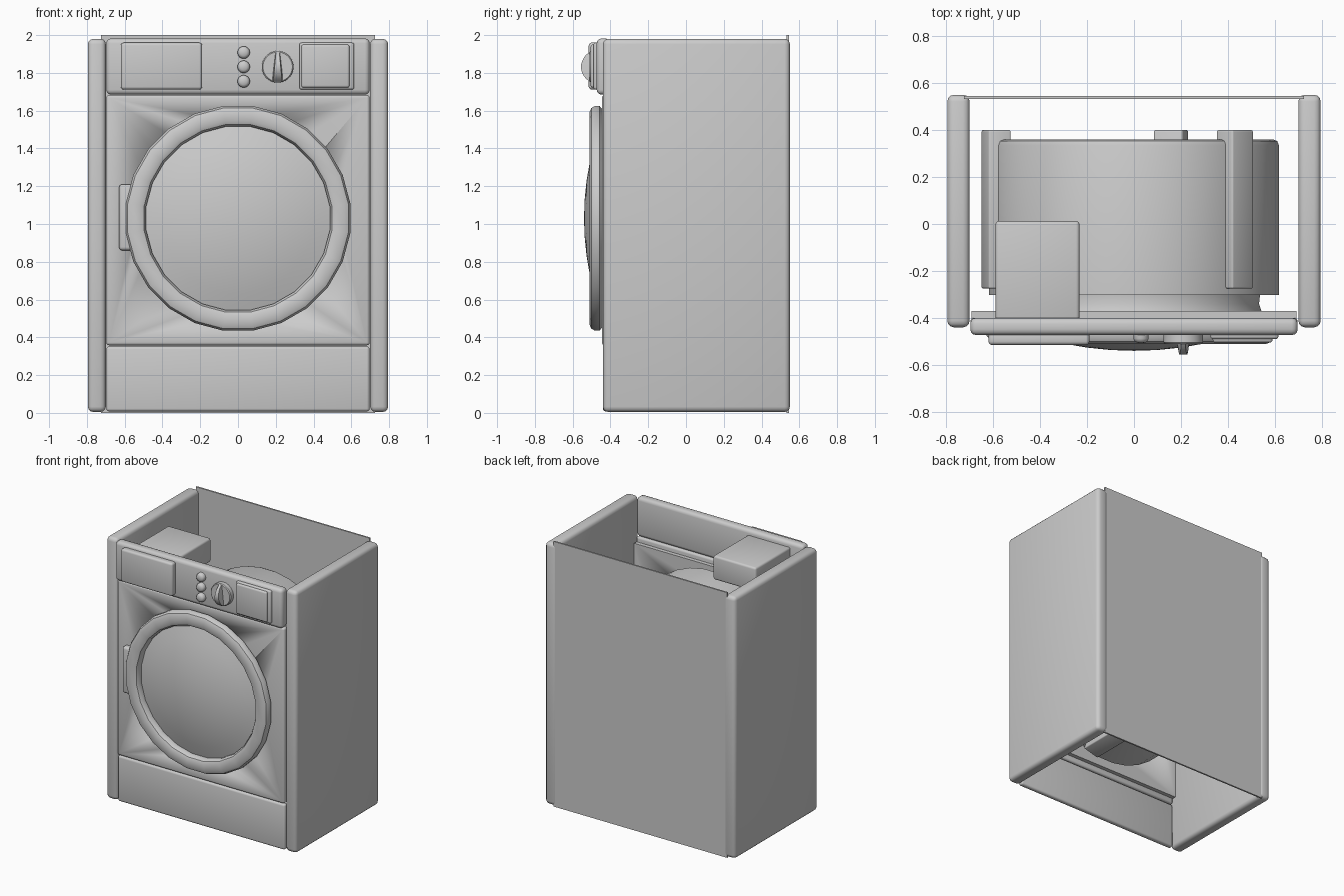
import bpy, bmesh
from math import sin, cos, pi, radians, sqrt
from mathutils import Matrix, Vector

if "Cube" in bpy.data.objects:
    bpy.data.objects.remove(bpy.data.objects["Cube"])


def finish(name, bm, smooth=True):
    bmesh.ops.recalc_face_normals(bm, faces=bm.faces[:])
    me = bpy.data.meshes.new(name)
    bm.to_mesh(me)
    bm.free()
    ob = bpy.data.objects.new(name, me)
    bpy.context.collection.objects.link(ob)
    if smooth:
        bpy.ops.object.select_all(action='DESELECT')
        bpy.context.view_layer.objects.active = ob
        ob.select_set(True)
        bpy.ops.object.shade_smooth_by_angle(angle=radians(35))
    return ob


def box(name, x, y, z, bevel=0.0, matrix=None):
    """Box from (min, max) ranges, with optional rounded edges."""
    bm = bmesh.new()
    bmesh.ops.create_cube(bm, size=1)
    for v in bm.verts:
        v.co = Vector([(a + b) / 2 + c * (b - a) for c, (a, b) in zip(v.co, (x, y, z))])
    if bevel:
        bmesh.ops.bevel(bm, geom=bm.edges[:], offset=bevel, segments=3,
                        profile=0.5, affect='EDGES', clamp_overlap=True)
    if matrix:
        bm.transform(matrix)
    return finish(name, bm)


def lathe(name, profile, cx, cz, n=24, closed=False):
    """Turn (radius, y) points about an axis parallel to y."""
    bm = bmesh.new()
    rings = []
    for r, y in profile:
        if r == 0:
            rings.append([bm.verts.new((cx, y, cz))] * n)
        else:
            angs = [2 * pi * (k + 0.5) / n for k in range(n)]
            rings.append([bm.verts.new((cx + r * cos(a), y, cz + r * sin(a))) for a in angs])
    pairs = list(zip(rings, rings[1:]))
    if closed:
        pairs.append((rings[-1], rings[0]))
    for p, q in pairs:
        for k in range(n):
            j = (k + 1) % n
            bm.faces.new(dict.fromkeys((p[k], p[j], q[j], q[k])))
    return finish(name, bm)


CZ = 1.03  # height of the drum and door axis

# Cabinet shell
for side, s in (("left", -1), ("right", 1)):
    box(side + "_side_panel", sorted((s * 0.70, s * 0.795)), (-0.44, 0.55), (0.005, 1.98), 0.028)
box("back_panel", (-0.725, 0.725), (0.533, 0.545), (0, 2))
box("kick_panel", (-0.697, 0.697), (-0.44, -0.40), (0.008, 0.352), 0.015)


# Front panels with a round door opening
def cut_opening(ob, cutter):
    m = ob.modifiers.new("opening", 'BOOLEAN')
    m.operation = 'DIFFERENCE'
    m.object = cutter


cutter = lathe("opening_cutter", [(0, -0.6), (0.52, -0.6), (0.52, -0.33), (0, -0.33)], 0, CZ)
cutter.hide_render = True
cutter.hide_viewport = True
cut_opening(box("front_panel", (-0.697, 0.697), (-0.445, -0.40), (0.358, 1.683), 0.015), cutter)
cut_opening(box("front_backing_plate", (-0.692, 0.692), (-0.405, -0.37), (0.40, 1.645)), cutter)

# Door ring, glass and handle
ring = [(0.545 + 0.055 * cx, -0.475 + 0.035 * cy) for cx, cy in
        ((1, 0.5), (1, -0.2), (0.8, -0.75), (0.45, -1), (-0.45, -1), (-0.8, -0.75), (-1, -0.2),
         (-1, 0.5), (-0.6, 1), (0.6, 1))]
lathe("door_ring", ring, 0, CZ, closed=True)
glass = [(r, -0.54 + 1.5 - sqrt(1.5 ** 2 - r * r)) for r in (0, 0.1, 0.2, 0.3, 0.4, 0.5)]
lathe("door_glass", glass, 0, CZ)
box("door_handle", (-0.63, -0.54), (-0.485, -0.43), (0.86, 1.21), 0.018)

# Control panel with drawer, display and buttons
box("control_panel", (-0.697, 0.697), (-0.473, -0.40), (1.685, 1.982), 0.025)
box("drawer_front", (-0.62, -0.19), (-0.515, -0.46), (1.712, 1.96), 0.015)
box("display_frame", (0.325, 0.615), (-0.49, -0.46), (1.712, 1.96), 0.012)
box("display_screen", (0.335, 0.59), (-0.505, -0.47), (1.722, 1.95), 0.012)
for i, z in enumerate((1.755, 1.832, 1.908)):
    lathe("button_%d" % (i + 1), [(0, -0.507), (0.018, -0.505), (0.028, -0.499),
                                  (0.033, -0.488), (0.033, -0.465)], 0.03, z, 20)

# Dial with curved, tapered grip
DX, DZ = 0.21, 1.832
lathe("dial", [(0, -0.51), (0.078, -0.51), (0.084, -0.504), (0.084, -0.465)], DX, DZ, 32)
bm = bmesh.new()
N = 10
rows = []
for i in range(N + 1):
    t = i / N
    z = DZ - 0.078 + 0.156 * t
    w = 0.031 - 0.019 * t
    top = -0.51 - 0.046 * sin(pi * t) ** 0.7 if 0 < t < 1 else -0.51
    rows.append([bm.verts.new((DX + x, y, z)) for x, y in
                 ((-w, -0.50), (-w * 0.75, top), (w * 0.75, top), (w, -0.50))])
for p, q in zip(rows, rows[1:]):
    for k in range(4):
        bm.faces.new((p[k], p[(k + 1) % 4], q[(k + 1) % 4], q[k]))
bm.faces.new(rows[0])
bm.faces.new(rows[-1])
finish("dial_grip", bm)

# Detergent box behind the drawer
box("detergent_box", (-0.59, -0.232), (-0.41, 0.012), (1.765, 1.945), 0.015)

# Drum, gasket and three lifters
lathe("drum", [(0.53, -0.302), (0.62, -0.302), (0.62, 0.335), (0.613, 0.353),
               (0.595, 0.36), (0, 0.36)], 0, CZ, 32)
lathe("door_gasket", [(0.525, -0.41), (0.545, -0.37), (0.535, -0.34), (0.54, -0.295)], 0, CZ, 32)
for i, deg in enumerate((45, 165, 285)):
    turn = Matrix.Translation((0, 0, CZ)) @ Matrix.Rotation(-radians(deg), 4, 'Y')
    box("drum_lifter_%d" % (i + 1), (0.559, 0.657), (-0.275, 0.40), (-0.064, 0.064), 0.008, turn)
